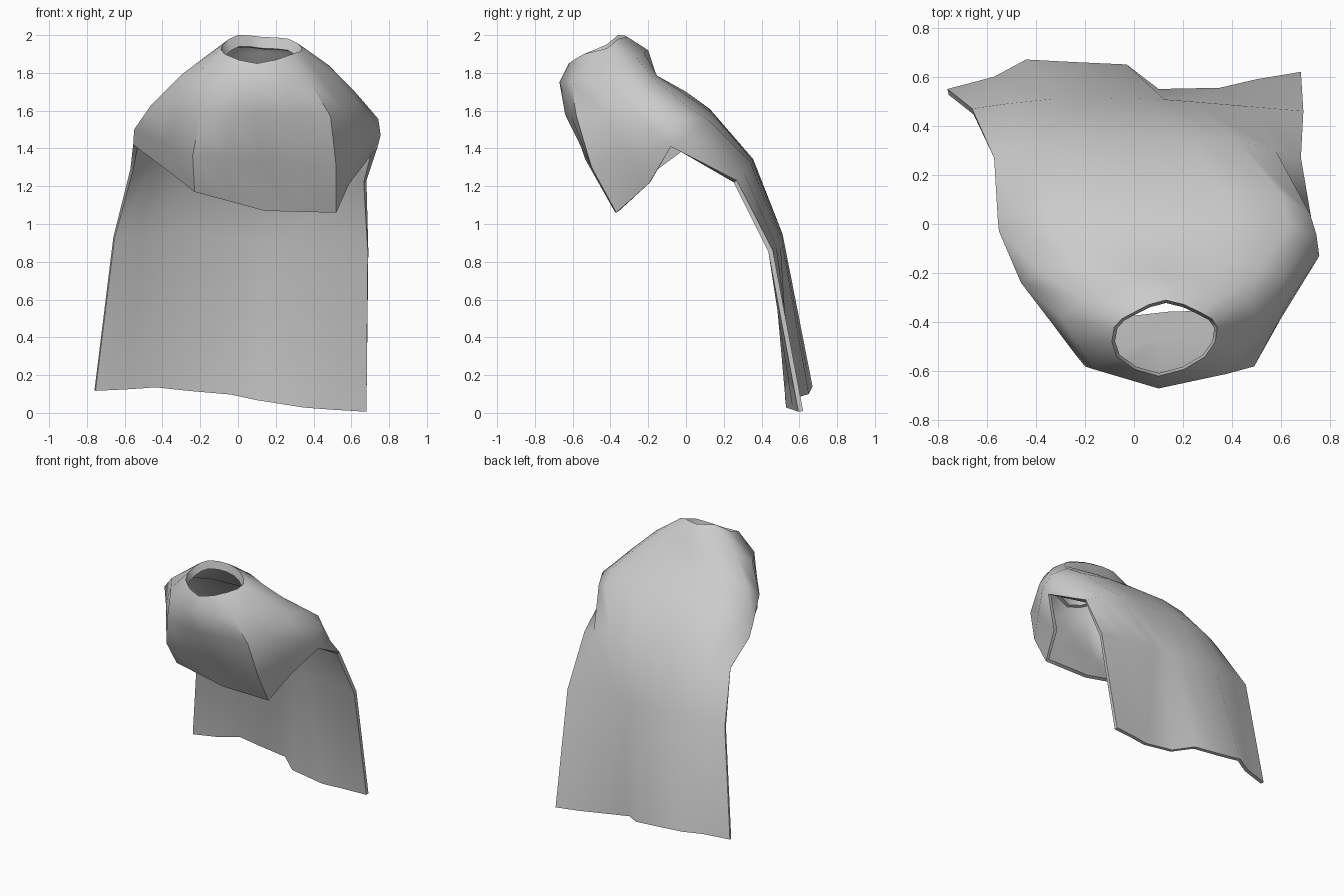
import bpy
from mathutils import Vector

if "Cube" in bpy.data.objects:
    bpy.data.objects.remove(bpy.data.objects["Cube"])


def spline(keys, closed, flat=()):
    """Double a row's points with Catmull-Rom midpoints, straight on flat spans."""
    k = [Vector(p) for p in keys]
    n = len(k)
    out = []
    for i in range(n if closed else n - 1):
        if closed:
            a, b, c, d = (k[(i + j) % n] for j in (-1, 0, 1, 2))
        else:
            a, b, c, d = k[max(i - 1, 0)], k[i], k[i + 1], k[min(i + 2, n - 1)]
        out += [b, (b + c) / 2 if i in flat else (9 * (b + c) - a - d) / 16]
    return out if closed else out + [k[-1]]


# Cowl rings: front, front right, right, back right, back, back left, left, front left
rim = [(.1, -.62, 1.85), (.29, -.54, 1.9), (.34, -.42, 1.93), (.27, -.36, 1.98),
       (.13, -.31, 1.99), (0, -.36, 2.0), (-.08, -.42, 1.95), (-.07, -.54, 1.9)]
upper = [(.1, -.67, 1.75), (.38, -.61, 1.75), (.51, -.4, 1.79), (.4, -.27, 1.89),
         (.12, -.2, 1.92), (-.08, -.25, 1.91), (-.3, -.38, 1.79), (-.17, -.59, 1.75)]
chest = [(.1, -.64, 1.58), (.49, -.58, 1.57), (.64, -.3, 1.63), (.52, -.17, 1.77),
         (.09, -.155, 1.78), (-.24, -.18, 1.76), (-.46, -.24, 1.63), (-.2, -.58, 1.57)]
lower = [(.12, -.52, 1.33), (.52, -.50, 1.3), (.755, -.13, 1.47), (.63, 0, 1.63),
         (.06, 0, 1.7), (-.34, 0, 1.66), (-.55, -.03, 1.5), (-.24, -.53, 1.36)]
edge = [(.14, -.38, 1.07), (.52, -.37, 1.06), (.74, -.08, 1.41), (.6, .12, 1.55),
        (.05, .12, 1.61), (-.35, .12, 1.58), (-.555, .02, 1.42), (-.23, -.42, 1.17)]
rings = [spline(rim, True)] + [spline(r, True, (0, 1, 6, 7))
                               for r in (upper, chest, lower, edge)]

# Rolled inner lip of the neck opening
center = Vector((.13, -.46, 0))
lip = [Vector((center.x + (p.x - center.x) * .94, center.y + (p.y - center.y) * .92,
               p.z - .06)) for p in rings[0]]
rings.insert(0, lip)

# Folds along the front edge of the cowl
for ring, col, shift in ((5, 1, (-.02, 0, 0)), (5, 3, (-.04, .03, -.02)),
                         (5, 13, (.03, .03, -.02)), (4, 13, (.02, .02, 0)),
                         (4, 0, (0, .04, 0)), (4, 15, (0, -.01, 0))):
    rings[ring][col] += Vector(shift)

# Back panel rows from right edge to left edge, hem pleated
back = [spline([(.68, .27, 1.23), (.42, .34, 1.33), (.03, .35, 1.34),
                (-.3, .35, 1.34), (-.57, .27, 1.29)], False),
        spline([(.69, .46, .86), (.22, .50, .90), (.04, .51, .92),
                (-.33, .51, .95), (-.66, .47, .93)], False),
        [Vector(p) for p in ((.68, .62, .01), (.5, .59, .02), (.35, .555, .03),
                             (.1, .55, .07), (-.03, .65, .1), (-.25, .66, .12),
                             (-.44, .67, .14), (-.57, .6, .13), (-.76, .55, .12))]]

# Join the rings and back rows into one cloth sheet
verts, faces = [], []
for r in rings:
    verts += r
n = len(rings[0])
for r in range(len(rings) - 1):
    for c in range(n):
        d = (c + 1) % n
        faces.append((r * n + c, (r + 1) * n + c, (r + 1) * n + d, r * n + d))
above = [(len(rings) - 1) * n + c for c in range(4, 13)]
for row in back:
    below = list(range(len(verts), len(verts) + len(row)))
    verts += row
    for c in range(len(row) - 1):
        faces.append((above[c], below[c], below[c + 1], above[c + 1]))
    above = below

mesh = bpy.data.meshes.new("cowled_cape")
mesh.from_pydata([tuple(v) for v in verts], [], faces)
mesh.update()
cape = bpy.data.objects.new("cowled_cape", mesh)
bpy.context.collection.objects.link(cape)

# Cloth thickness and soft shading
solid = cape.modifiers.new("thickness", 'SOLIDIFY')
solid.thickness = .025
solid.offset = -1
bpy.context.view_layer.objects.active = cape
cape.select_set(True)
bpy.ops.object.modifier_apply(modifier=solid.name)
bpy.ops.object.shade_smooth_by_angle(angle=.9)
